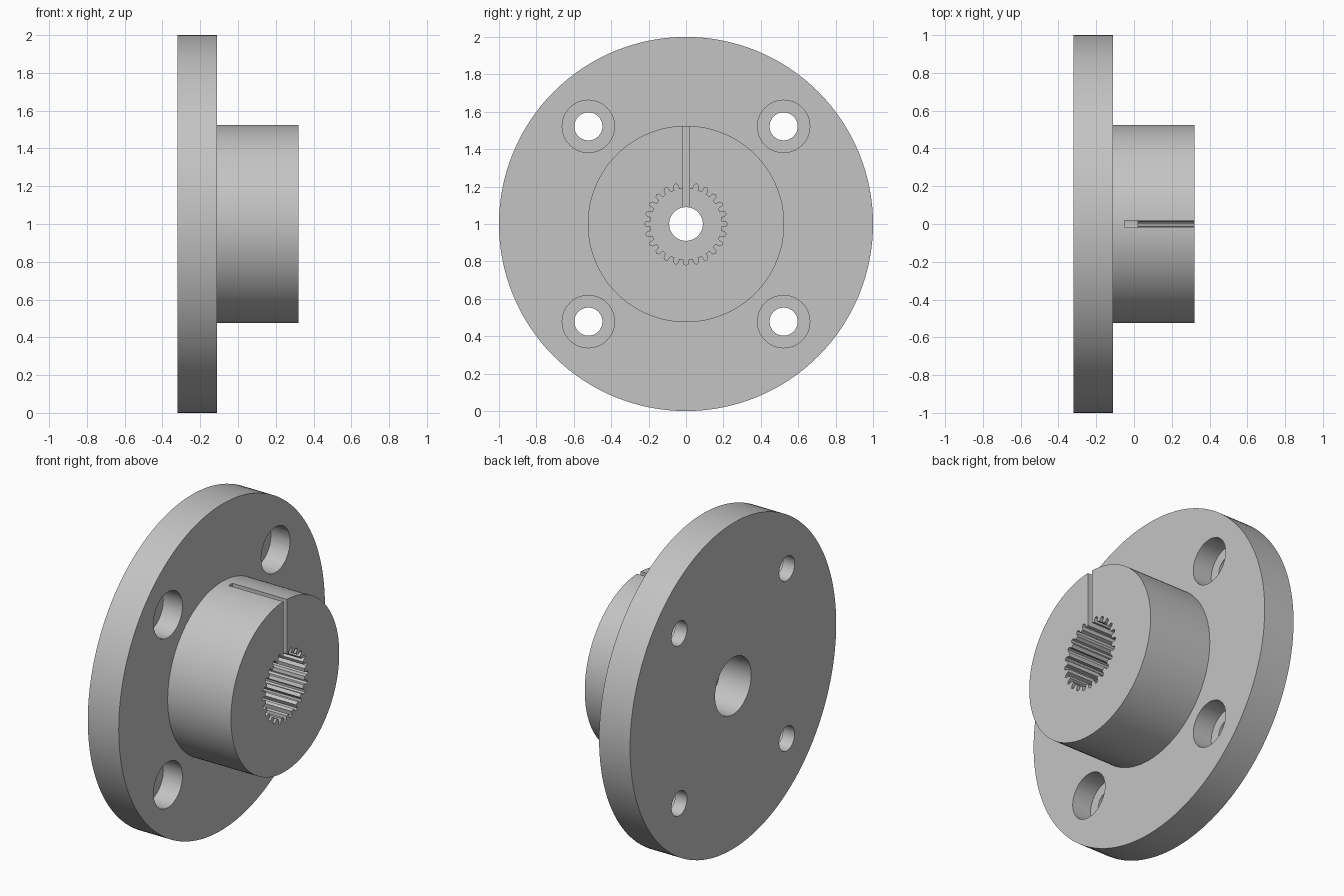
import bpy, bmesh
from math import pi, cos, sin
from mathutils import Vector

cube = bpy.data.objects.get("Cube")
if cube:
    bpy.data.objects.remove(cube, do_unlink=True)

AXIS_Z = 1.0
BACK, STEP, FRONT = -0.32, -0.11, 0.32
BORE_FLOOR = 0.02
TEETH = 24

metal = bpy.data.materials.new("plain_grey_metal")
metal.use_nodes = True
grey = (0.55, 0.55, 0.55, 1)
metal.diffuse_color = grey
metal.node_tree.nodes["Principled BSDF"].inputs["Base Color"].default_value = grey


def add_object(name, bm):
    bmesh.ops.recalc_face_normals(bm, faces=bm.faces)
    mesh = bpy.data.meshes.new(name)
    bm.to_mesh(mesh)
    bm.free()
    mesh.materials.append(metal)
    obj = bpy.data.objects.new(name, mesh)
    bpy.context.collection.objects.link(obj)
    return obj


def lathe(name, profile, y=0, z=AXIS_Z, steps=128):
    """Revolve a closed (x, radius) profile around an axis along x."""
    bm = bmesh.new()
    verts = [bm.verts.new((x, y, z + r)) for x, r in profile]
    edges = [bm.edges.new((a, b)) for a, b in zip(verts, verts[1:] + verts[:1])]
    bmesh.ops.spin(bm, geom=verts + edges, cent=(0, y, z), axis=(1, 0, 0),
                   angle=2 * pi, steps=steps, use_duplicate=False)
    bmesh.ops.remove_doubles(bm, verts=bm.verts, dist=1e-5)
    return add_object(name, bm)


def prism(name, outline, x0, x1):
    """Extrude a (y, z) outline along x."""
    bm = bmesh.new()
    face = bm.faces.new([bm.verts.new((x0, y, z)) for y, z in outline])
    grown = bmesh.ops.extrude_face_region(bm, geom=[face])["geom"]
    bmesh.ops.translate(bm, vec=Vector((x1 - x0, 0, 0)),
                        verts=[v for v in grown if isinstance(v, bmesh.types.BMVert)])
    return add_object(name, bm)


# Flange and hub with the through hole and the wider rear recess
hub = lathe("flanged_hub", [
    (BACK, 0.175), (BACK, 1.0), (STEP, 1.0), (STEP, 0.525), (FRONT, 0.525),
    (FRONT, 0.09), (-0.11, 0.09), (-0.11, 0.175)])

# Four counterbored bolt holes
cutters = []
for sy in (-1, 1):
    for sz in (-1, 1):
        cutters.append(lathe("bolt_hole_cutter", [
            (-0.5, 0), (-0.5, 0.075), (-0.24, 0.075), (-0.24, 0.14),
            (0, 0.14), (0, 0)], sy * 0.522, AXIS_Z + sz * 0.522, 48))

# Splined socket: each tooth pitch is a rounded land and a tapered groove
outline = []
pitch = 2 * pi / TEETH
for i in range(TEETH):
    for r, f in ((0.19, -0.28), (0.215, -0.2), (0.222, 0), (0.215, 0.2), (0.19, 0.28)):
        a = (i + f) * pitch
        outline.append((r * sin(a), AXIS_Z + r * cos(a)))
cutters.append(prism("spline_cutter", outline, BORE_FLOOR, 0.5))

# Clamping slot through the top of the hub
w = 0.018
cutters.append(prism("slot_cutter", [(-w, 1.0), (w, 1.0), (w, 1.6), (-w, 1.6)], -0.05, 0.6))

# Cut everything, then drop the cutters
bpy.context.view_layer.objects.active = hub
hub.select_set(True)
for cutter in cutters:
    cutter.hide_render = True
    mod = hub.modifiers.new("cut", "BOOLEAN")
    mod.operation = "DIFFERENCE"
    mod.solver = "EXACT"
    mod.object = cutter
    bpy.ops.object.modifier_apply(modifier=mod.name)
    bpy.data.objects.remove(cutter, do_unlink=True)

bpy.ops.object.shade_smooth_by_angle(angle=pi / 7)
